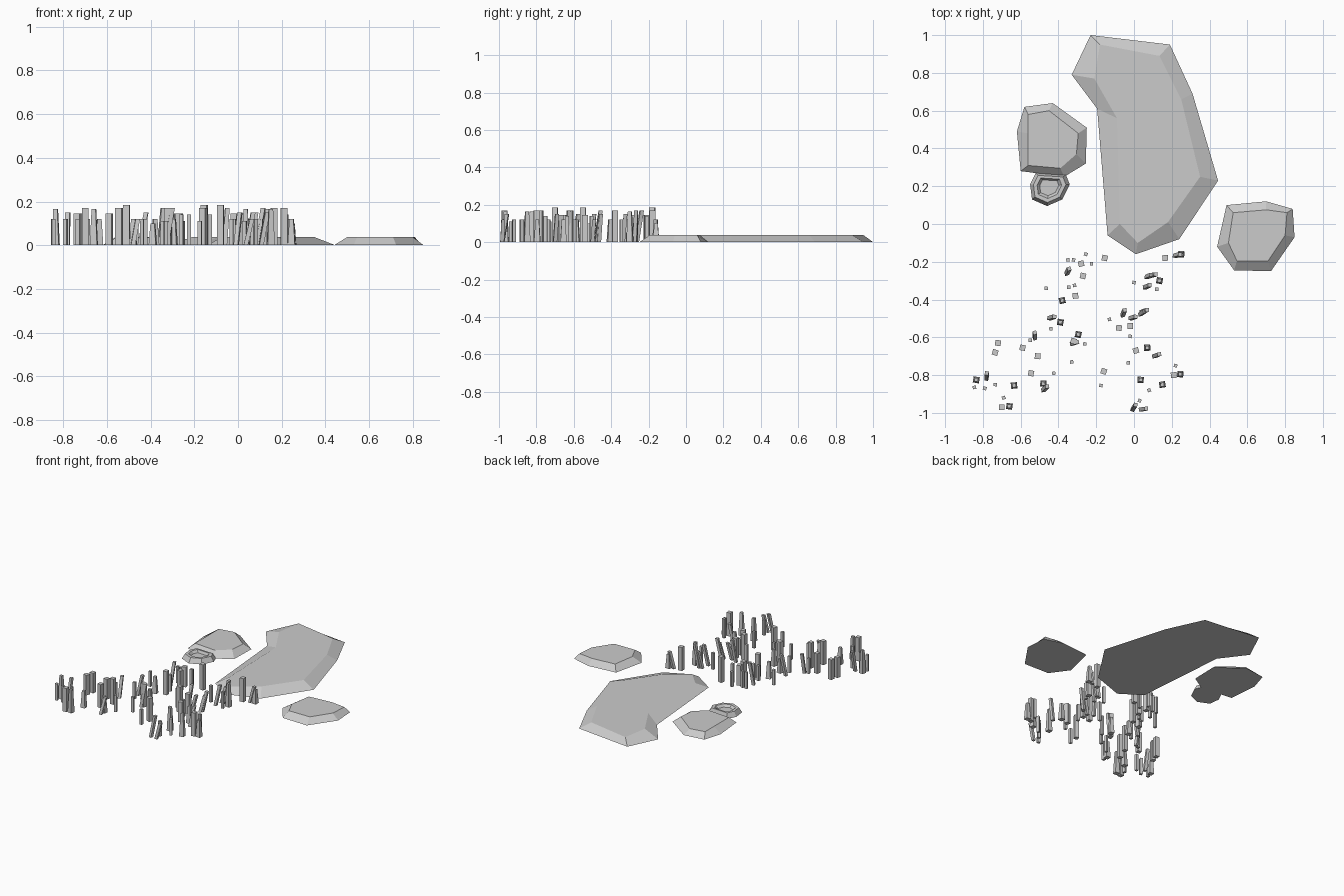
import bpy, bmesh, math, random
from mathutils import Vector, Matrix

random.seed(4)


def finish(name, bm):
    bmesh.ops.recalc_face_normals(bm, faces=bm.faces[:])
    me = bpy.data.meshes.new(name)
    bm.to_mesh(me)
    bm.free()
    ob = bpy.data.objects.new(name, me)
    bpy.context.collection.objects.link(ob)
    return ob


def loft(bm, rings):
    """Skin stacked vertex rings and cap both ends."""
    loops = [[bm.verts.new(p) for p in r] for r in rings]
    n = len(loops[0])
    for a, b in zip(loops, loops[1:]):
        for i in range(n):
            j = (i + 1) % n
            bm.faces.new((a[i], a[j], b[j], b[i]))
    bm.faces.new(loops[0][::-1])
    bm.faces.new(loops[-1])


def slab(name, base, top, h):
    bm = bmesh.new()
    loft(bm, [[(x, y, 0) for x, y in base], [(x, y, h) for x, y in top]])
    return finish(name, bm)


# Flat bevelled stones
slab("large_slab",
     [(-.23, 1), (.19, .95), (.31, .69), (.445, .23), (.24, -.08),
      (.01, -.16), (-.14, -.06), (-.195, .61), (-.33, .79)],
     [(-.18, .95), (.135, .89), (.25, .66), (.35, .25), (.18, .01),
      (.02, -.10), (-.075, 0), (-.09, .56), (-.21, .77)], .037)
slab("left_stone",
     [(-.58, .62), (-.43, .64), (-.25, .51), (-.255, .32), (-.37, .25),
      (-.60, .28), (-.62, .49)],
     [(-.56, .58), (-.45, .60), (-.295, .48), (-.305, .37), (-.39, .295),
      (-.56, .31), (-.56, .48)], .037)
slab("right_stone",
     [(.49, .10), (.70, .12), (.84, .08), (.85, -.07), (.725, -.25),
      (.53, -.245), (.44, -.12)],
     [(.525, .06), (.70, .075), (.81, .06), (.80, -.06), (.71, -.195),
      (.545, -.195), (.50, -.10)], .037)

# Small stone with a dished top
outline = [(-.55, .21), (-.52, .27), (-.36, .26), (-.34, .21),
           (-.38, .13), (-.46, .095), (-.54, .13)]
cx, cy = -.452, .20
bm = bmesh.new()
loft(bm, [[(cx + (x - cx) * s, cy + (y - cy) * s, z) for x, y in outline]
          for s, z in ((1, 0), (.82, .035), (.62, .035), (.48, .018))])
finish("dished_stone", bm)


def posts(name, places, width, top_width, heights, lean=0):
    """Square posts, optionally tapered or leaning."""
    bm = bmesh.new()
    for x, y in places:
        h = random.choice(heights)
        turn = Matrix.Rotation(random.uniform(-.35, .35), 3, 'Z')
        d = random.gauss(.75, .35)
        shift = Vector((math.cos(d), math.sin(d), 0)) * lean
        rings = []
        for w, z, s in ((width, 0, -.5), (top_width, h, .5)):
            rings.append([turn @ Vector((a * w / 2, b * w / 2, 0)) + shift * s
                          + Vector((x, y, z))
                          for a, b in ((-1, -1), (1, -1), (1, 1), (-1, 1))])
        loft(bm, rings)
    return finish(name, bm)


# Field of upright posts in front of the stones
posts("thick_posts",
      [(-.72, -.63), (-.735, -.68), (-.70, -.97), (-.59, -.655), (-.51, -.70),
       (-.545, -.79), (-.28, -.21), (-.27, -.275), (-.31, -.38), (-.32, -.62),
       (-.08, -.55), (-.02, -.54), (.01, -.67), (-.16, -.78), (.165, -.18),
       (-.155, -.18), (.21, -.80)], .03, .03, (.145, .17, .185))
posts("thin_posts",
      [(-.32, -.19), (-.255, -.16), (-.225, -.21), (-.35, -.19), (-.345, -.335),
       (-.465, -.34), (-.315, -.325), (-.44, -.555), (-.33, -.73), (-.425, -.79),
       (-.69, -.92), (-.735, -.85), (-.845, -.865), (-.79, -.87), (-.26, -.635),
       (-.13, -.505), (-.02, -.595), (-.03, -.735), (-.175, -.855), (0, -.31),
       (.12, -.345), (.08, -.88), (.03, -.935), (.22, -.75), (-.55, -.615)],
      .018, .018, (.11, .12, .14))
posts("tapered_posts",
      [(-.835, -.825), (-.66, -.965), (-.635, -.855), (-.48, -.845), (-.39, -.52),
       (-.38, -.405), (-.295, -.585), (.135, -.30), (.25, -.16), (.07, -.655),
       (.035, -.825), (.15, -.85), (.245, -.795)], .033, .019, (.10, .12, .165))
posts("leaning_posts",
      [(-.35, -.25), (.08, -.275), (.10, -.27), (.07, -.33), (-.435, -.495),
       (-.525, -.59), (-.055, -.47), (-.005, -.495), (.055, -.46), (.045, -.47),
       (.12, -.695), (-.78, -.805), (-.47, -.87), (0, -.97), (.05, -.98),
       (.23, -.165), (-.315, -.63)], .02, .02, (.12, .15, .17), .03)
